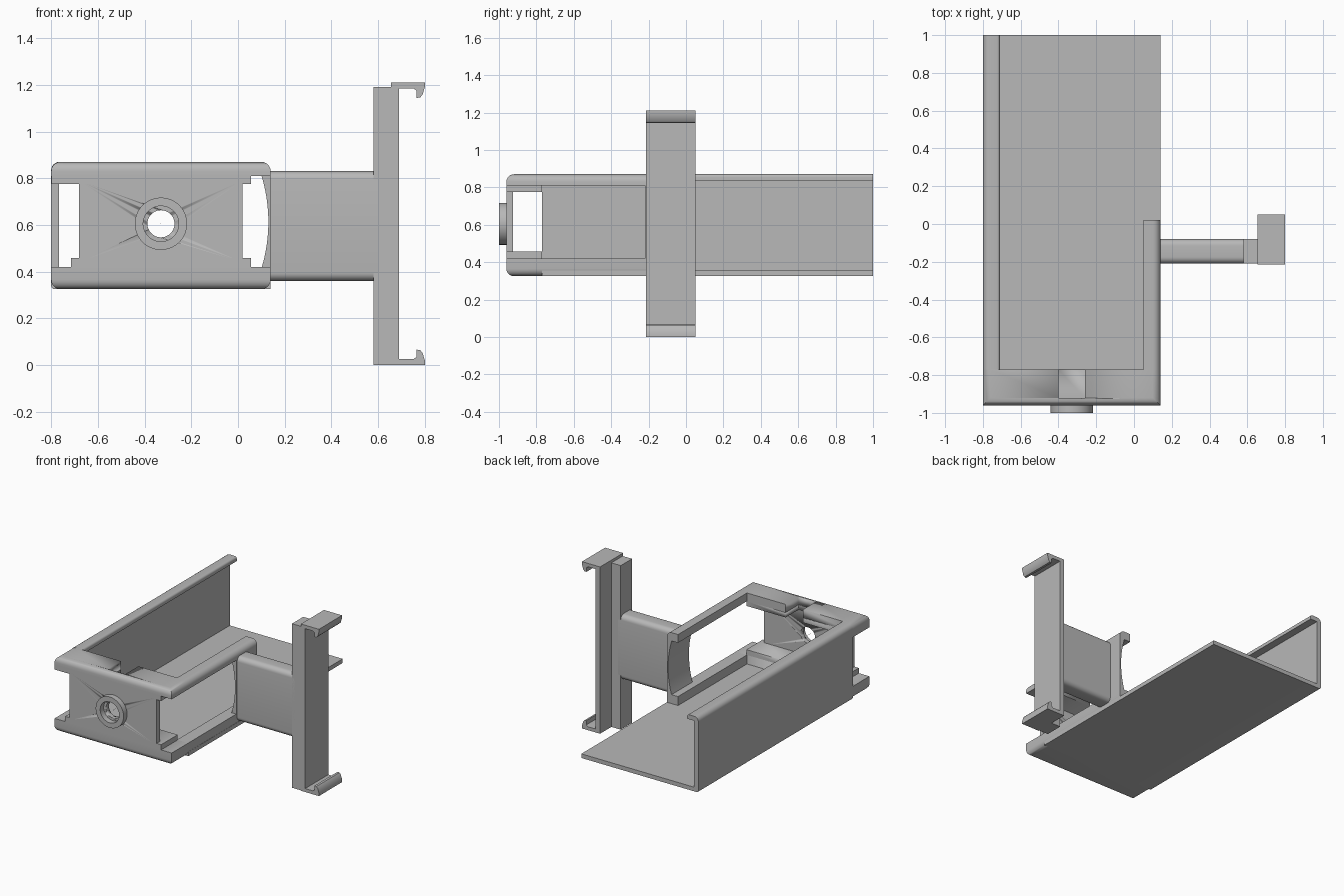
import bpy, bmesh, math
from mathutils import Vector

cube = bpy.data.objects.get("Cube")
if cube:
    bpy.data.objects.remove(cube, do_unlink=True)

grey = bpy.data.materials.new("plain_grey")
grey.use_nodes = True
grey.diffuse_color = (0.48, 0.48, 0.48, 1)
grey.node_tree.nodes["Principled BSDF"].inputs["Base Color"].default_value = (0.48, 0.48, 0.48, 1)


def finish(name, bm):
    bmesh.ops.recalc_face_normals(bm, faces=bm.faces)
    mesh = bpy.data.meshes.new(name)
    bm.to_mesh(mesh)
    bm.free()
    mesh.materials.append(grey)
    ob = bpy.data.objects.new(name, mesh)
    bpy.context.collection.objects.link(ob)
    bpy.ops.object.select_all(action="DESELECT")
    ob.select_set(True)
    bpy.context.view_layer.objects.active = ob
    bpy.ops.object.shade_smooth_by_angle(angle=math.radians(35))
    return ob


def box(name, x, y, z, rounded=(), r=0.035):
    """Box from ranges; rounded lists edges such as '+z-y'."""
    bm = bmesh.new()
    bmesh.ops.create_cube(bm, size=2)

    def on_edge(e, spec):
        mid = (e.verts[0].co + e.verts[1].co) / 2
        return all(mid["xyz".index(spec[i + 1])] * (1 if spec[i] == "+" else -1) > 0.9
                   for i in (0, 2))
    chosen = [e for e in bm.edges if any(on_edge(e, s) for s in rounded)]
    for v in bm.verts:
        v.co = Vector([(lo + hi) / 2 + c * (hi - lo) / 2 for c, (lo, hi) in zip(v.co, (x, y, z))])
    if chosen:
        bmesh.ops.bevel(bm, geom=chosen, offset=r, segments=6, profile=0.5, affect="EDGES")
    return finish(name, bm)


def prism(name, points, y):
    """Extrude an x-z outline along y."""
    bm = bmesh.new()
    face = bm.faces.new([bm.verts.new((px, y[0], pz)) for px, pz in points])
    ext = bmesh.ops.extrude_face_region(bm, geom=[face])
    moved = [g for g in ext["geom"] if isinstance(g, bmesh.types.BMVert)]
    bmesh.ops.translate(bm, verts=moved, vec=(0, y[1] - y[0], 0))
    return finish(name, bm)


def arc(cx, cz, r, start, end, n=6):
    return [(cx + r * math.cos(math.radians(start + (end - start) * i / n)),
             cz + r * math.sin(math.radians(start + (end - start) * i / n))) for i in range(n + 1)]


def lathe(name, profile, cx, cz, steps=64):
    """Closed (radius, y) profile turned about the y direction."""
    bm = bmesh.new()
    rings = []
    for k in range(steps):
        a = 2 * math.pi * k / steps
        rings.append([bm.verts.new((cx + r * math.cos(a), y, cz + r * math.sin(a)))
                      for r, y in profile])
    n = len(profile)
    for k in range(steps):
        a, b = rings[k], rings[(k + 1) % steps]
        for i in range(n):
            j = (i + 1) % n
            bm.faces.new((a[i], a[j], b[j], b[i]))
    return finish(name, bm)


def cut(target, cutter):
    mod = target.modifiers.new("cut", "BOOLEAN")
    mod.operation = "DIFFERENCE"
    mod.solver = "EXACT"
    mod.object = cutter
    cutter.hide_render = True
    cutter.hide_set(True)


LEFT, RIGHT, FRONT, INNER = -0.80, 0.14, -0.96, -0.77
LOW, HIGH, FLOOR = 0.325, 0.87, 0.355
HOLE_X, HOLE_Z = -0.33, 0.605

# Tray: floor, side wall and curled lip in one section
R = 0.035
outline = ([(RIGHT, FLOOR), (RIGHT, LOW)]
           + arc(LEFT + 0.015, LOW + 0.015, 0.015, 270, 180)
           + arc(LEFT + R, HIGH - R, R, 180, 90)
           + arc(-0.725, HIGH - 0.015, 0.015, 90, 0)
           + [(-0.71, 0.837), (-0.766, 0.837), (-0.766, FLOOR)])
prism("tray_shell", outline, (INNER, 1.0))

# Front frame: upper and lower bands with a slot in the middle
slot = box("slot_cutter", (-0.40, -0.26), (-0.92, -0.70), (FLOOR, 1.0))
bands = [
    box("upper_band", (LEFT, RIGHT), (FRONT, INNER), (0.81, HIGH), ("+z-y", "+z-x", "+z+x"), 0.04),
    box("upper_guide", (LEFT + 0.001, 0.055), (FRONT, INNER), (0.775, 0.812)),
    box("lower_band", (LEFT, RIGHT), (FRONT, INNER), (LOW, 0.42), ("-z-y", "-z-x", "-z+x"), 0.04),
    box("lower_guide", (-0.715, 0.055), (FRONT, INNER), (0.418, 0.458)),
]
for band in bands:
    cut(band, slot)

# Front wall with a hole and a raised collar
wall = box("front_wall", (-0.68, 0.02), (FRONT, -0.925), (0.44, 0.79))
drill = lathe("hole_cutter", [(0.001, -1.1), (0.058, -1.1), (0.058, -0.8), (0.001, -0.8)],
              HOLE_X, HOLE_Z)
cut(wall, drill)
lathe("collar", [(0.112, FRONT + 0.002), (0.112, -1.0), (0.076, -1.0), (0.076, FRONT + 0.002)],
      HOLE_X, HOLE_Z)

# Side rails on the open side
box("upper_rail", (0.05, RIGHT), (INNER, 0.02), (0.81, HIGH), ("+z+x",), 0.04)
box("lower_rail", (0.05, RIGHT), (INNER, 0.02), (LOW, 0.42), ("-z+x",), 0.04)

# Concave side plate that carries the arm
half, depth = 0.2, 0.03
radius = (half ** 2 + depth ** 2) / (2 * depth)
swing = math.degrees(math.asin(half / radius))
curve = arc(0.13 - radius, 0.613, radius, -swing, swing, 16)
prism("curved_plate", [(RIGHT, 0.41)] + curve + [(RIGHT, 0.815)], (-0.22, 0.02))

# Arm
box("arm", (0.131, 0.60), (-0.21, -0.08), (0.36, 0.83),
    ("+z-y", "+z+y", "-z-y", "-z+y"), 0.035)

# Upright holder: rib behind a wider plate
box("holder_rib", (0.58, 0.66), (-0.21, -0.08), (0.0, 1.19))
box("holder_plate", (0.655, 0.69), (-0.215, 0.05), (0.0, 1.21))

# Hooked clips, mirrored top and bottom
hook = [(0.68, 0), (0.8, 0), (0.8, 0.02), (0.79, 0.053), (0.78, 0.064),
        (0.765, 0.066), (0.765, 0.035), (0.75, 0.025), (0.68, 0.025)]
prism("lower_clip", hook, (-0.215, 0.05))
prism("upper_clip", [(x, 1.21 - z) for x, z in hook], (-0.215, 0.05))
